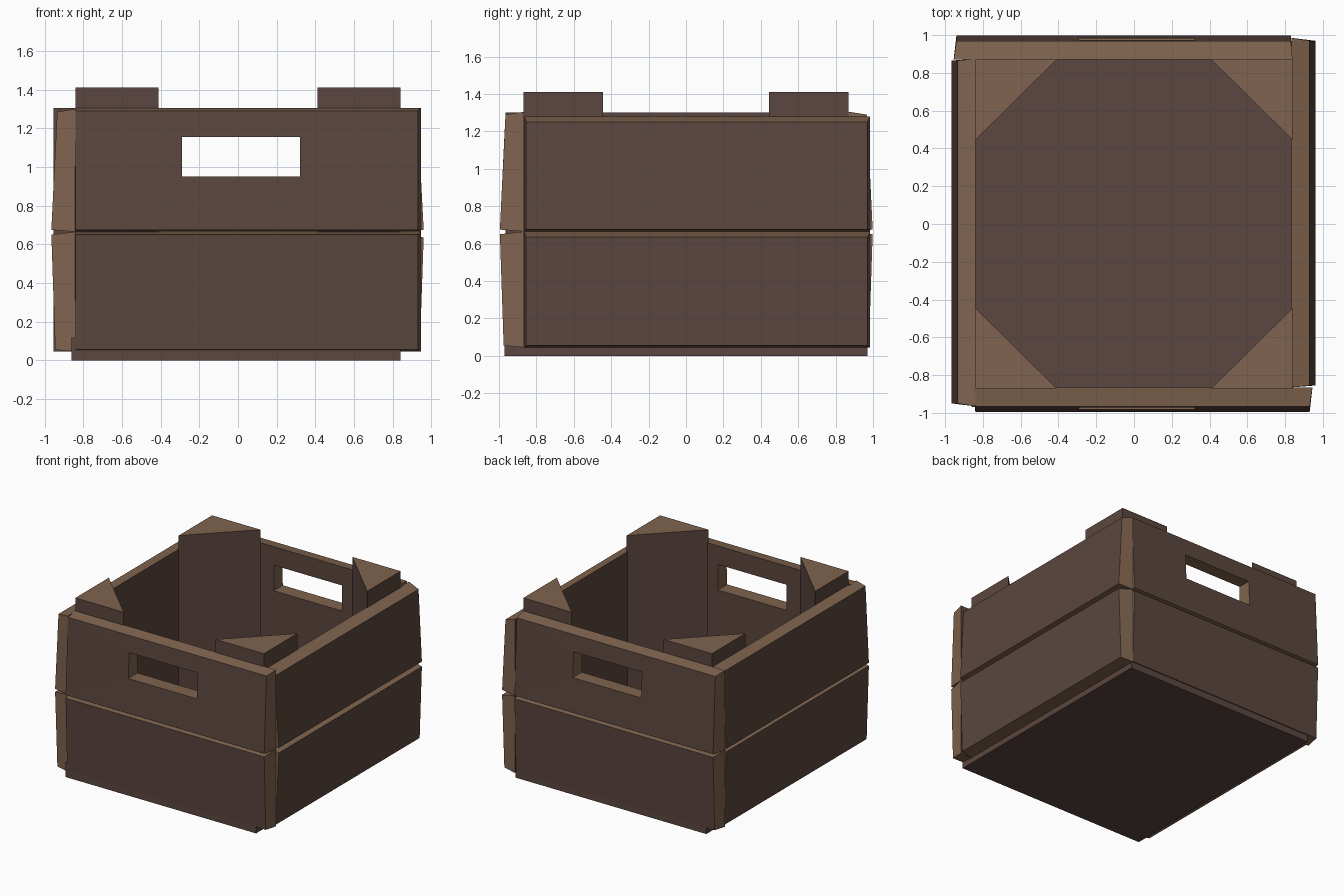
import bpy, bmesh
from math import radians
from mathutils import Matrix

if "Cube" in bpy.data.objects:
    bpy.data.objects.remove(bpy.data.objects["Cube"])


def material(name, rgb):
    m = bpy.data.materials.new(name)
    m.diffuse_color = (*rgb, 1)
    m.use_nodes = True
    m.node_tree.nodes["Principled BSDF"].inputs["Base Color"].default_value = m.diffuse_color
    return m


FACE = material("wood_face", (0.105, 0.062, 0.050))
EDGE = material("wood_edge", (0.215, 0.127, 0.077))


def make(name, verts, dark, light, turn=0):
    """Mesh from vertices plus dark faces and light (cut edge) faces."""
    bm = bmesh.new()
    vs = [bm.verts.new(v) for v in verts]
    for faces, index in ((dark, 0), (light, 1)):
        for f in faces:
            bm.faces.new([vs[i] for i in f]).material_index = index
    bmesh.ops.recalc_face_normals(bm, faces=bm.faces)
    bm.transform(Matrix.Rotation(radians(turn), 4, 'Z'))
    me = bpy.data.meshes.new(name)
    bm.to_mesh(me)
    bm.free()
    me.materials.append(FACE)
    me.materials.append(EDGE)
    ob = bpy.data.objects.new(name, me)
    bpy.context.collection.objects.link(ob)


def rect(u0, u1, z0, z1, d0, d1):
    """Four corners of a plank side; d is the outward depth at bottom and top."""
    return [(u0, -d0, z0), (u1, -d0, z0), (u1, -d1, z1), (u0, -d1, z1)]


def plank(name, turn, u0, u1, z0, z1, inner, d0, d1, bevel, hole=None):
    # inner face is full size, outer face slightly smaller and leaning
    verts = rect(u0, u1, z0, z1, inner, inner)
    verts += rect(u0 + 0.01, u1 - 0.015, z0 + 0.01, z1 - bevel, d0, d1)
    sides = [(i, (i + 1) % 4, (i + 1) % 4 + 4, i + 4) for i in range(4)]
    if hole is None:
        dark = [(0, 1, 2, 3), (4, 5, 6, 7)]
    else:
        h0, h1, hz0, hz1 = hole
        depth = lambda z: d0 + (d1 - d0) * (z - z0) / (z1 - z0)
        verts += rect(h0, h1, hz0, hz1, inner, inner)
        verts += rect(h0, h1, hz0, hz1, depth(hz0), depth(hz1))
        dark = [(i + k, (i + 1) % 4 + k, (i + 1) % 4 + k + 8, i + k + 8)
                for k in (0, 4) for i in range(4)]
        sides += [tuple(j + 8 for j in s) for s in sides]
    make(name, verts, dark, sides, turn)


# Floor board
box = rect(-0.86, 0.84, 0, 0.12, 0.97, 0.97) + rect(-0.86, 0.84, 0, 0.12, -0.97, -0.97)
make("floor", box, [(0, 1, 2, 3), (4, 5, 6, 7)] +
     [(i, (i + 1) % 4, (i + 1) % 4 + 4, i + 4) for i in range(4)], [])

# Triangular corner posts
for sx, xn in ((-1, "left"), (1, "right")):
    for sy, yn in ((-1, "front"), (1, "back")):
        tri = [(0.84, 0.87), (0.41, 0.87), (0.84, 0.445)]
        verts = [(sx * x, sy * y, z) for z in (0.05, 1.41) for x, y in tri]
        make(f"corner_post_{yn}_{xn}", verts,
             [(0, 1, 4, 3), (1, 2, 5, 4), (2, 0, 3, 5)], [(0, 1, 2), (3, 4, 5)])

# Wall planks, two per side, each overlapping the next corner like a pinwheel
walls = [  # name, turn, start, end, inner depth, outer depth, top, bevel, handle
    ("front", 0, -0.85, 0.945, 0.865, 0.995, 1.305, 0.015, (-0.29, 0.32, 0.95, 1.155)),
    ("right", 90, -0.865, 0.985, 0.835, 0.96, 1.28, 0.03, None),
    ("back", 180, -0.84, 0.955, 0.87, 0.998, 1.305, 0.015, (-0.32, 0.29, 0.95, 1.155)),
    ("left", 270, -0.875, 0.965, 0.84, 0.965, 1.30, 0.015, None),
]
for name, turn, u0, u1, inner, out, top, bevel, handle in walls:
    plank(name + "_lower_plank", turn, u0, u1, 0.045, 0.665, inner, out - 0.02, out, bevel)
    plank(name + "_upper_plank", turn, u0, u1, 0.665, top, inner, out, out - 0.03, bevel, handle)
